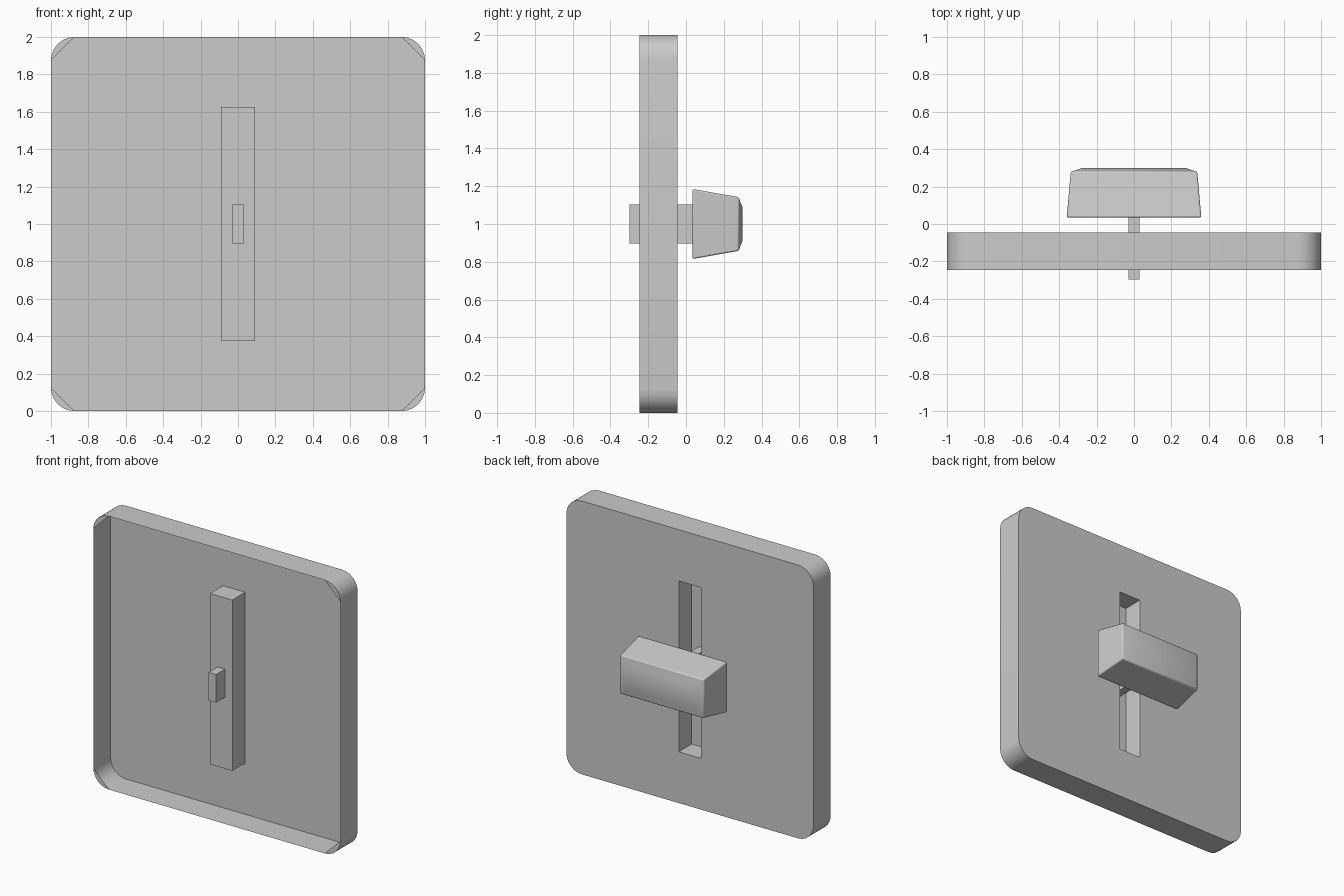
import bpy, bmesh, math
from mathutils import Vector

if "Cube" in bpy.data.objects:
    bpy.data.objects.remove(bpy.data.objects["Cube"])


def finish(name, bm, smooth=True):
    bmesh.ops.recalc_face_normals(bm, faces=bm.faces)
    me = bpy.data.meshes.new(name)
    bm.to_mesh(me)
    bm.free()
    ob = bpy.data.objects.new(name, me)
    bpy.context.collection.objects.link(ob)
    if smooth:
        bpy.ops.object.select_all(action='DESELECT')
        bpy.context.view_layer.objects.active = ob
        ob.select_set(True)
        bpy.ops.object.shade_smooth_by_angle(angle=math.radians(35))
    return ob


def ring(bm, points, y):
    return [bm.verts.new((x, y, z)) for x, z in points]


def rect(hx, hz, cz=1.0):
    return [(-hx, cz - hz), (hx, cz - hz), (hx, cz + hz), (-hx, cz + hz)]


def bridge(bm, a, b):
    n = len(a)
    for i in range(n):
        j = (i + 1) % n
        bm.faces.new((a[i], a[j], b[j], b[i]))


def loft(name, sections):
    # closed solid through rectangular sections (half x, half z, y)
    bm = bmesh.new()
    rings = [ring(bm, rect(hx, hz), y) for hx, hz, y in sections]
    for a, b in zip(rings, rings[1:]):
        bridge(bm, a, b)
    bm.faces.new(rings[0])
    bm.faces.new(rings[-1])
    return bm


# Rounded cover plate: thin shell open to the front
R, SEG = 0.125, 6
FACE_Y, RIM_Y, SLOT_Y = -0.045, -0.245, -0.195
outline = []
for k, (sx, sz) in enumerate([(1, 1), (-1, 1), (-1, -1), (1, -1)]):
    for i in range(SEG + 1):
        a = math.pi / 2 * (k + i / SEG)
        outline.append((sx * (1 - R) + R * math.cos(a),
                        1 + sz * (1 - R) + R * math.sin(a)))

bm = bmesh.new()
face_ring = ring(bm, outline, FACE_Y)
rim = ring(bm, outline, RIM_Y)
bridge(bm, face_ring, rim)

# Small flat gussets across the rim corners
for k in range(4):
    bm.faces.new(rim[k * (SEG + 1):(k + 1) * (SEG + 1)])

# Slot pocket and the face around it
slot = rect(0.09, 0.625)
mouth = ring(bm, slot, FACE_Y)
floor = ring(bm, slot, SLOT_Y)
bridge(bm, mouth, floor)
bm.faces.new(floor)
boundary = [bm.edges.get((loop[i], loop[i - 1]))
            for loop in (face_ring, mouth) for i in range(len(loop))]
bmesh.ops.triangle_fill(bm, edges=boundary, use_beauty=True,
                        use_dissolve=False, normal=Vector((0, 1, 0)))
finish("cover_plate", bm)

# Stem running through the slot
finish("slider_stem", loft("stem", [(0.03, 0.103, -0.298), (0.03, 0.103, 0.06)]), False)

# Tapered knob with softly raised grip face
knob = finish("slider_knob", loft("knob", [
    (0.36, 0.185, 0.035),
    (0.338, 0.142, 0.28),
    (0.31, 0.115, 0.288),
    (0.28, 0.09, 0.299)]))
bev = knob.modifiers.new("soft_edges", 'BEVEL')
bev.width = 0.008
bev.segments = 2
bev.limit_method = 'ANGLE'
bev.angle_limit = math.radians(45)
